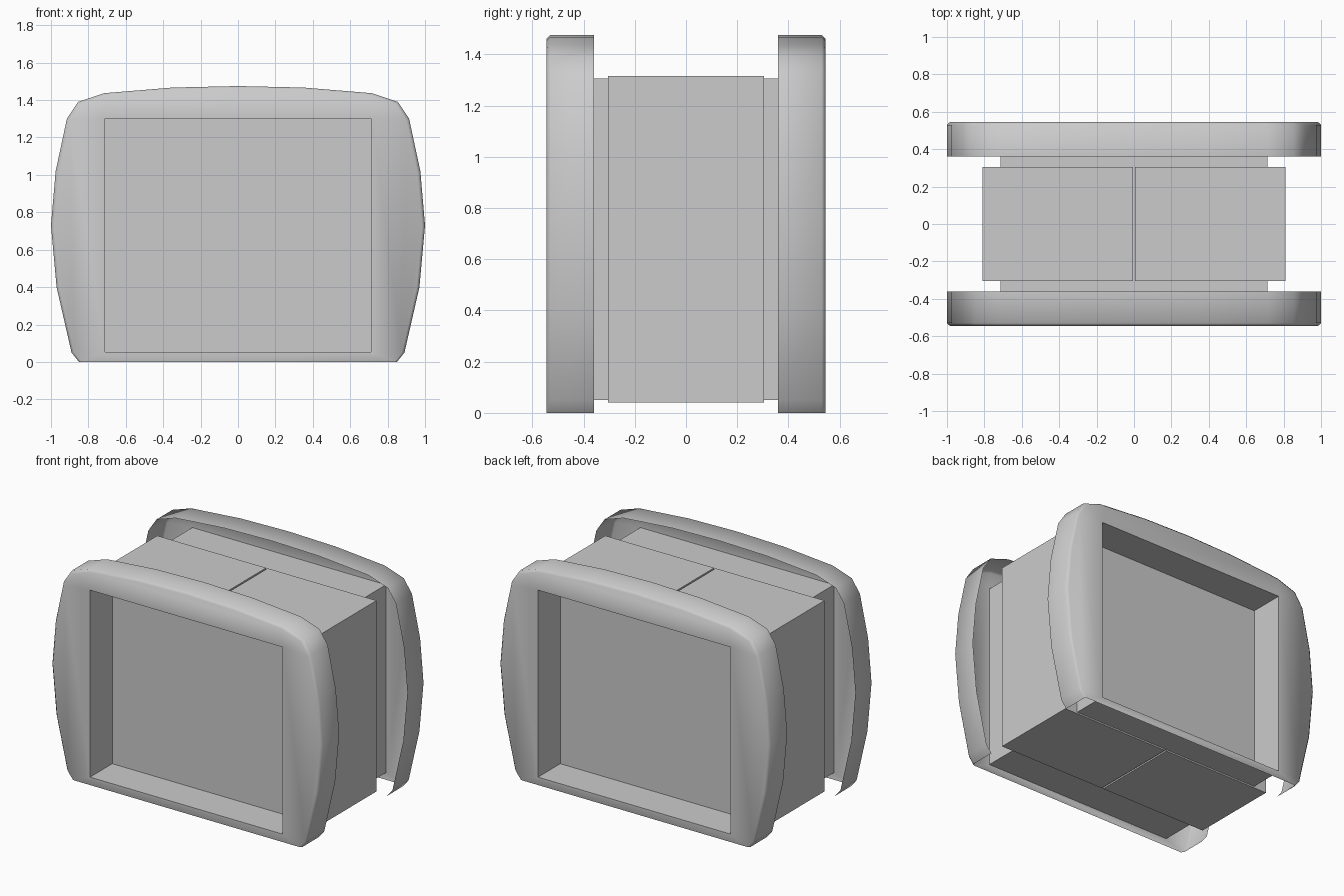
import bpy, bmesh, math

cube = bpy.data.objects.get("Cube")
if cube:
    bpy.data.objects.remove(cube, do_unlink=True)

# Single grey finish
grey = bpy.data.materials.new("plain_grey")
grey.use_nodes = True
grey.diffuse_color = (0.6, 0.6, 0.6, 1)
grey.node_tree.nodes["Principled BSDF"].inputs["Base Color"].default_value = (0.6, 0.6, 0.6, 1)


def finish(name, bm):
    mesh = bpy.data.meshes.new(name)
    bm.to_mesh(mesh)
    bm.free()
    mesh.materials.append(grey)
    ob = bpy.data.objects.new(name, mesh)
    bpy.context.collection.objects.link(ob)
    return ob


def box(name, lo, hi, open_y=False):
    bm = bmesh.new()
    bmesh.ops.create_cube(bm, size=1)
    for v in bm.verts:
        v.co = [(lo[k] + hi[k]) / 2 + v.co[k] * (hi[k] - lo[k]) for k in range(3)]
    if open_y:
        bm.normal_update()
        ends = [f for f in bm.faces if abs(f.normal.y) > 0.9]
        bmesh.ops.delete(bm, geom=ends, context='FACES_ONLY')
    return finish(name, bm)


# Rounded outline of an end frame, bottom right corner up to the crown, then mirrored
half = [(0.85, 0), (0.89, 0.05), (0.97, 0.40), (1.0, 0.73), (0.975, 1.02),
        (0.915, 1.30), (0.855, 1.39), (0.715, 1.437), (0.35, 1.467)]
outline = half + [(0, 1.475)] + [(-x, z) for x, z in reversed(half)]
OX, Z0, Z1 = 0.712, 0.053, 1.302
opening = [(OX, Z0), (OX, Z1), (-OX, Z1), (-OX, Z0)]


def end_frame(name, turn):
    """Hollow frame, open behind and below, with a deep window and back panel."""
    bm = bmesh.new()

    def ring(pts, y, sx=1, sz=1):
        return [bm.verts.new((x * sx, y, z * sz)) for x, z in pts]

    lip = ring(outline, -0.36)
    edge = ring(outline, -0.53)
    face = ring(outline, -0.545, 0.984, 0.99)
    front = ring(opening, -0.545)
    back = ring(opening, -0.31)
    # outer wall and narrow chamfer
    for a, b in ((edge, lip), (face, edge)):
        for i in range(len(outline) - 1):
            bm.faces.new((a[i], b[i], b[i + 1], a[i + 1]))
    # front face around the window
    br, tr, tl, bl = front
    bm.faces.new(face[0:7] + [tr, br])
    bm.faces.new(face[6:13] + [tl, tr])
    bm.faces.new(face[12:19] + [bl, tl])
    bm.faces.new((face[18], face[0], br, bl))
    # window reveal and panel
    for i in range(4):
        j = (i + 1) % 4
        bm.faces.new((front[i], front[j], back[j], back[i]))
    bm.faces.new(back)
    ob = finish(name, bm)
    ob.rotation_euler.z = turn
    bpy.ops.object.select_all(action='DESELECT')
    ob.select_set(True)
    bpy.context.view_layer.objects.active = ob
    bpy.ops.object.shade_smooth_by_angle(angle=math.radians(60))


end_frame("front_frame", 0)
end_frame("back_frame", math.pi)

# Core tube joining both windows
box("core_tube", (-0.715, -0.54, 0.05), (0.715, 0.54, 1.305), open_y=True)

# Two sleeve halves with a thin seam between them
box("left_sleeve", (0.006, -0.305, 0.04), (0.81, 0.305, 1.315))
box("right_sleeve", (-0.81, -0.305, 0.04), (-0.006, 0.305, 1.315))
